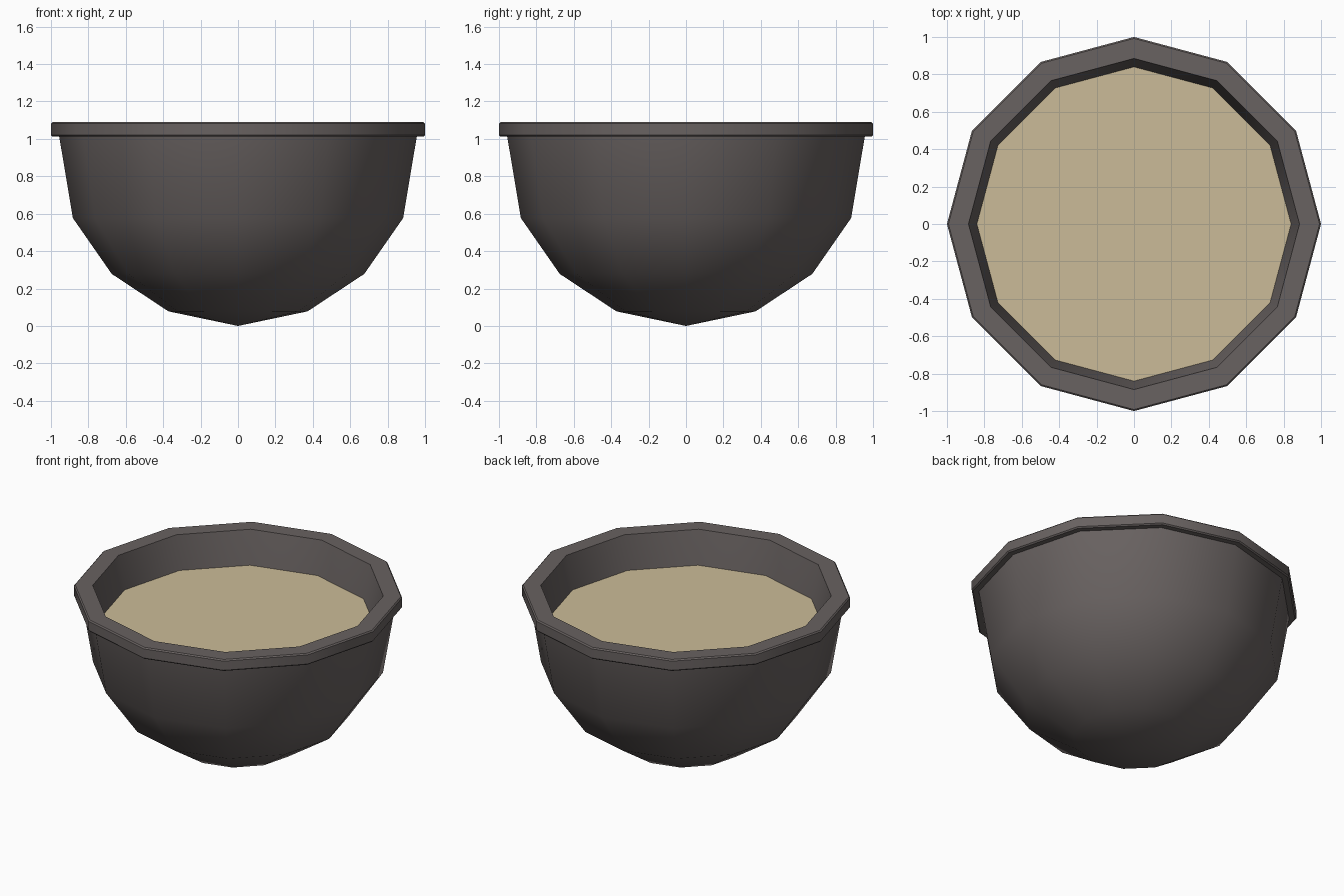
import bpy, bmesh, math

if "Cube" in bpy.data.objects:
    bpy.data.objects.remove(bpy.data.objects["Cube"])

SIDES = 12


def material(name, rgb):
    m = bpy.data.materials.new(name)
    m.diffuse_color = (*rgb, 1.0)
    m.use_nodes = True
    m.node_tree.nodes["Principled BSDF"].inputs["Base Color"].default_value = m.diffuse_color
    return m


def lathe(name, profile, mat, closed=False):
    """Turn an (r, z) profile round z; points at r = 0 become a single pole."""
    bm = bmesh.new()
    rings = []
    for r, z in profile:
        if r == 0:
            rings.append([bm.verts.new((0, 0, z))] * SIDES)
        else:
            rings.append([bm.verts.new((r * math.cos(2 * math.pi * i / SIDES),
                                        r * math.sin(2 * math.pi * i / SIDES), z))
                          for i in range(SIDES)])
    pairs = list(zip(rings, rings[1:]))
    if closed:
        pairs.append((rings[-1], rings[0]))
    for a, b in pairs:
        for i in range(SIDES):
            j = (i + 1) % SIDES
            corners = list(dict.fromkeys((a[i], a[j], b[j], b[i])))
            bm.faces.new(corners)
    bmesh.ops.recalc_face_normals(bm, faces=bm.faces)
    mesh = bpy.data.meshes.new(name)
    bm.to_mesh(mesh)
    bm.free()
    mesh.materials.append(mat)
    ob = bpy.data.objects.new(name, mesh)
    bpy.context.collection.objects.link(ob)
    bpy.ops.object.select_all(action='DESELECT')
    ob.select_set(True)
    bpy.context.view_layer.objects.active = ob
    bpy.ops.object.shade_smooth_by_angle(angle=math.radians(40))
    return ob


iron = material("dark_grey", (0.140, 0.122, 0.119))
broth = material("tan", (0.600, 0.500, 0.315))

# Bowl with its rounded outside, overhanging rim and inner wall
bowl_profile = [
    (0, 0.0), (0.372, 0.078), (0.675, 0.278), (0.883, 0.577), (0.956, 1.013),
    (0.992, 1.013), (1.0, 1.021), (1.0, 1.082), (0.992, 1.09),
    (0.885, 1.09), (0.84, 0.87), (0.80, 0.60), (0.61, 0.33), (0.34, 0.15), (0, 0.08),
]
lathe("bowl", bowl_profile, iron)

# Flat surface of the contents
bpy.ops.mesh.primitive_circle_add(vertices=SIDES, radius=0.84, fill_type='NGON',
                                  location=(0, 0, 0.87))
fill = bpy.context.object
fill.name = "contents"
# the circle primitive starts on an axis, so its corners meet the bowl's corners
fill.data.materials.append(broth)
